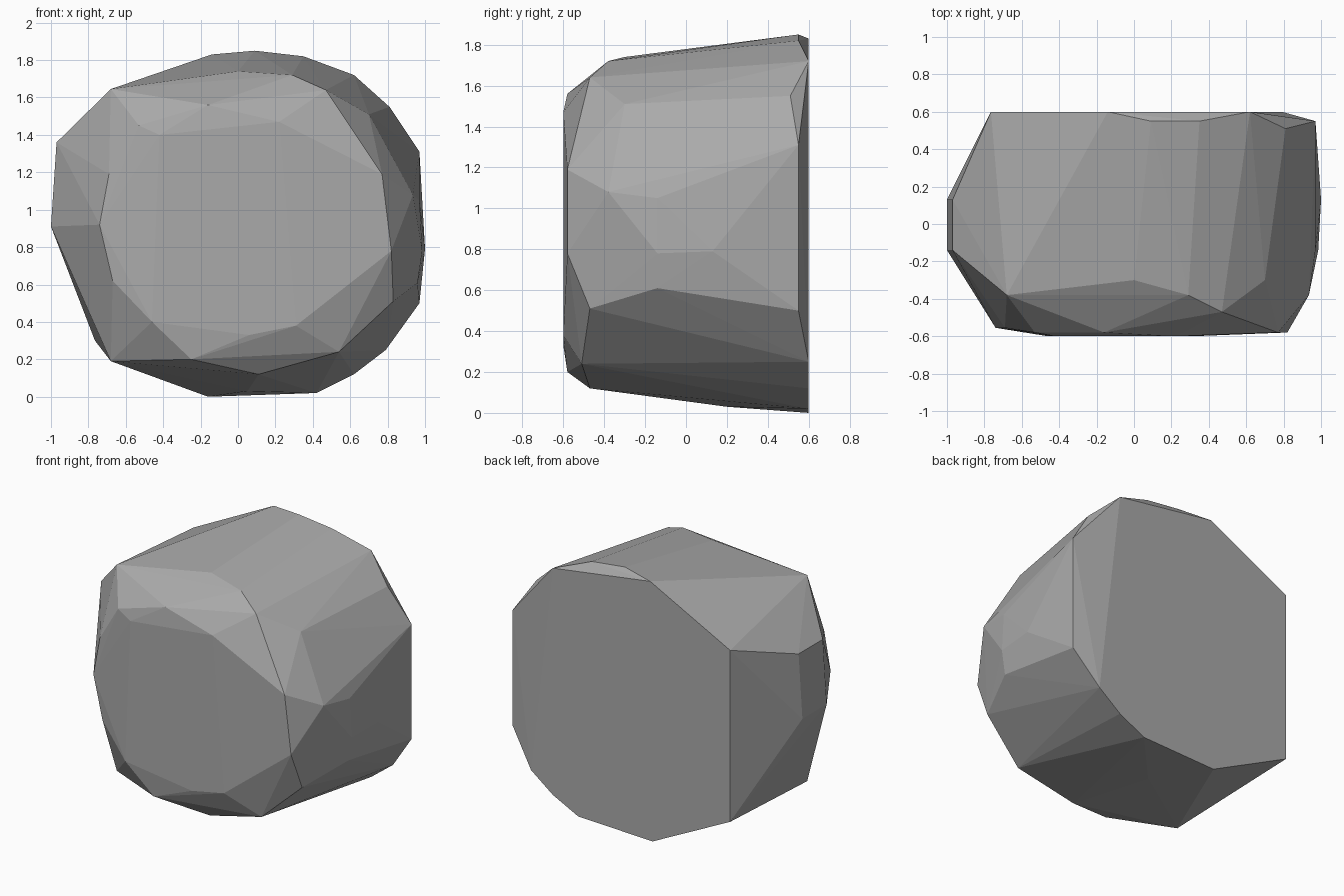
import bpy
import bmesh

default_cube = bpy.data.objects.get("Cube")
if default_cube:
    bpy.data.objects.remove(default_cube, do_unlink=True)


def make_material(name, colour):
    material = bpy.data.materials.new(name)
    material.use_nodes = True
    material.diffuse_color = colour
    shader = material.node_tree.nodes["Principled BSDF"]
    shader.inputs["Base Color"].default_value = colour
    return material


def add_section(mesh, depth, corners):
    """Place the corners (x, z) of one cross-section at the given depth."""
    for across, height in corners:
        mesh.verts.new((across, depth, height))


def build_hull(name, sections, material):
    """Wrap a faceted convex skin around a stack of cross-sections."""
    mesh = bmesh.new()
    for depth, corners in sections:
        add_section(mesh, depth, corners)
    result = bmesh.ops.convex_hull(mesh, input=mesh.verts[:])
    # Remove corners swallowed by the skin
    leftovers = set(result["geom_interior"]) | set(result["geom_unused"])
    inside = [item for item in leftovers if isinstance(item, bmesh.types.BMVert)]
    bmesh.ops.delete(mesh, geom=inside, context="VERTS")
    bmesh.ops.recalc_face_normals(mesh, faces=mesh.faces[:])
    for face in mesh.faces:
        face.smooth = False
    data = bpy.data.meshes.new(name)
    mesh.to_mesh(data)
    mesh.free()
    data.materials.append(material)
    boulder = bpy.data.objects.new(name, data)
    bpy.context.scene.collection.objects.link(boulder)
    return boulder


# Worn front facet and its chipped rim
front_facet = [(-.46, .4), (.06, .33), (.31, .38), (.22, 1.47), (-.42, 1.4)]
front_rim = [(.77, 1.19), (.82, .78), (-.16, 1.56), (-.53, 1.45), (-.25, .2)]
right_rim = [(-.74, .92), (-.69, 1.19), (-.67, .62)]
left_rim = [(.47, 1.64), (.83, .51), (.11, .12)]
lower_chip = [(.54, .24)]

# Shoulders where the front rounds into the body
shoulder = [(-.68, 1.645), (.29, 1.72), (-.68, .19), (.935, 1.08)]
crown = [(0, 1.74), (.7, 1.51)]

# Bulging middle
front_belt = [(-1, .91), (-.97, 1.36), (.97, 1.05), (.985, .78), (.96, .61)]
rear_belt = [(-1, .91), (-.97, 1.36), (1, .79), (.97, 1.1)]
underside = [(.05, .03), (.97, .6)]

# Rear rim and broken flat back
rear_rim = [(.09, 1.85), (.35, 1.82), (.97, 1.31), (.97, .5)]
rear_notch = [(.81, 1.55)]
flat_back = [(-.14, 1.83), (.62, 1.72), (.79, .25), (.62, .12),
             (.42, .02), (-.16, 0), (-.765, .3), (-.765, 1.51)]

sections = [
    (-.6, front_facet),
    (-.58, front_rim),
    (-.555, right_rim),
    (-.51, lower_chip),
    (-.47, left_rim),
    (-.38, shoulder),
    (-.3, crown),
    (-.14, front_belt),
    (.13, rear_belt),
    (.2, underside),
    (.51, rear_notch),
    (.55, rear_rim),
    (.6, flat_back),
]

stone_grey = make_material("stone_grey", (.4, .4, .4, 1))
build_hull("boulder", sections, stone_grey)
